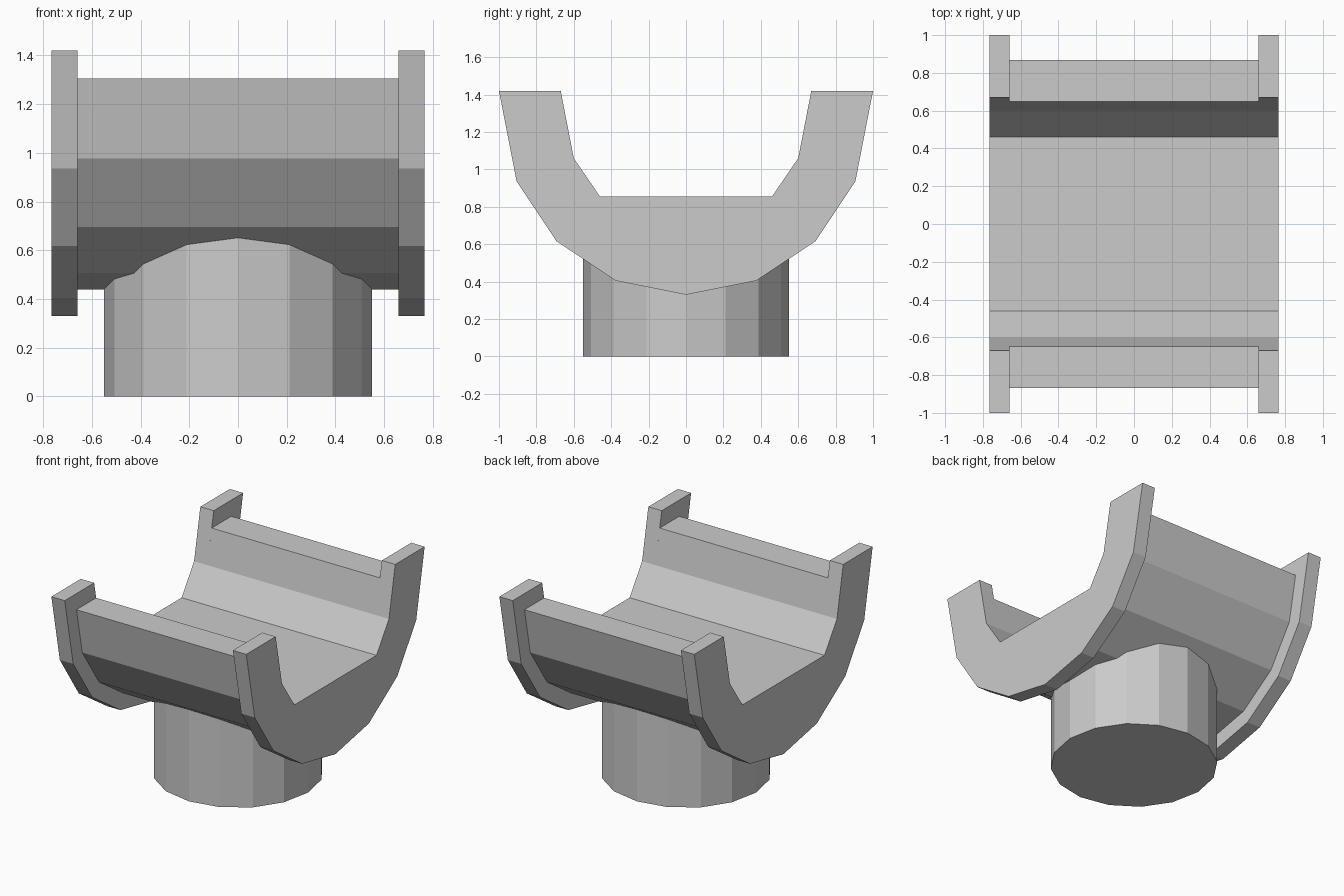
import bpy, bmesh
from math import sin, cos, radians

if "Cube" in bpy.data.objects:
    bpy.data.objects.remove(bpy.data.objects["Cube"])

AXIS_Z = 1.31  # height of the trough's long axis


def add_object(name, bm):
    bmesh.ops.recalc_face_normals(bm, faces=bm.faces)
    mesh = bpy.data.meshes.new(name)
    bm.to_mesh(mesh)
    bm.free()
    obj = bpy.data.objects.new(name, mesh)
    bpy.context.collection.objects.link(obj)
    return obj


def half_profile(radius, outer_top, inner_top, top_z):
    """Right half of the U section, from inner floor corner round to the bottom."""
    inner = [(0.46, 0.855), (0.60, 1.06), (inner_top, top_z)]
    outer = [(radius * sin(radians(a)), AXIS_Z - radius * cos(radians(a)))
             for a in (67.5, 45, 22.5)]
    return inner + [(outer_top, top_z)] + outer


def u_section(name, x0, x1, radius, outer_top, inner_top, top_z):
    """Extrude a mirrored U-shaped section along x."""
    half = half_profile(radius, outer_top, inner_top, top_z)
    points = half + [(0, AXIS_Z - radius)] + [(-y, z) for y, z in reversed(half)]
    bm = bmesh.new()
    face = bm.faces.new([bm.verts.new((x0, y, z)) for y, z in points])
    ext = bmesh.ops.extrude_face_region(bm, geom=[face], use_keep_orig=True)
    verts = [g for g in ext["geom"] if isinstance(g, bmesh.types.BMVert)]
    bmesh.ops.translate(bm, verts=verts, vec=(x1 - x0, 0, 0))
    return add_object(name, bm)


# Open trough
u_section("trough", -0.66, 0.66, 0.87, 0.868, 0.648, 1.305)

# Raised rims at both ends
for side, x0, x1 in (("left", -0.765, -0.66), ("right", 0.66, 0.765)):
    u_section(side + "_rim", x0, x1, 0.98, 1.0, 0.67, 1.42)

# Round outlet below, its top buried inside the trough wall
bm = bmesh.new()
bmesh.ops.create_cone(bm, cap_ends=True, segments=16, radius1=0.55, radius2=0.55, depth=0.66)
bmesh.ops.translate(bm, verts=bm.verts, vec=(0, 0, 0.33))
add_object("outlet_pipe", bm)
